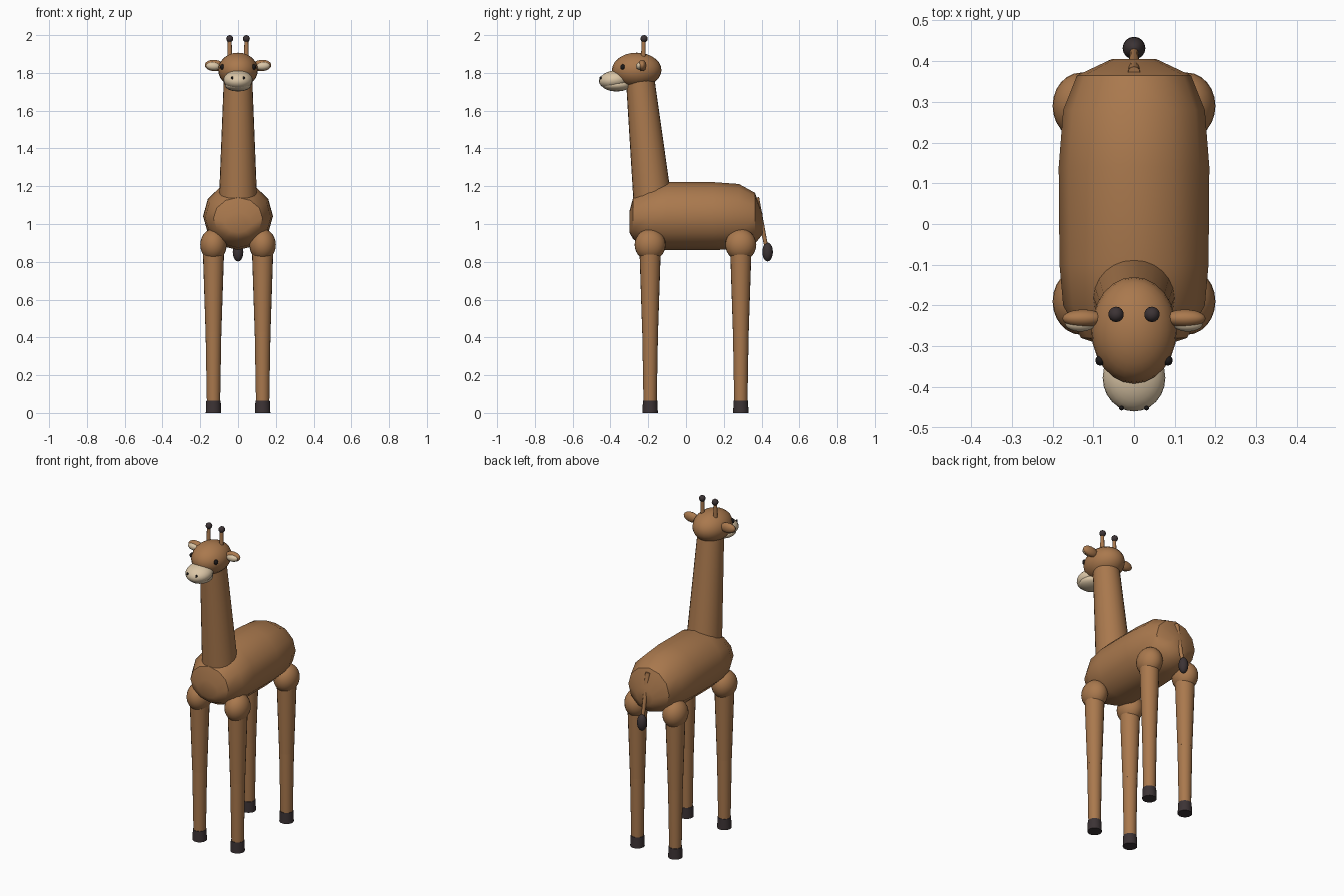
import bpy, bmesh, math
from mathutils import Vector, Matrix

if "Cube" in bpy.data.objects:
    bpy.data.objects.remove(bpy.data.objects["Cube"])


def material(name, rgb):
    m = bpy.data.materials.new(name)
    m.diffuse_color = (*rgb, 1)
    m.use_nodes = True
    m.node_tree.nodes["Principled BSDF"].inputs["Base Color"].default_value = m.diffuse_color
    return m


BROWN = material("brown coat", (0.40, 0.19, 0.075))
DARK = material("dark hoof", (0.045, 0.033, 0.035))
CREAM = material("cream muzzle", (0.70, 0.56, 0.38))
BLACK = material("black eye", (0.012, 0.010, 0.010))


def finish(bm, name, mat, angle=40):
    bmesh.ops.recalc_face_normals(bm, faces=bm.faces)
    me = bpy.data.meshes.new(name)
    bm.to_mesh(me)
    bm.free()
    me.materials.append(mat)
    ob = bpy.data.objects.new(name, me)
    bpy.context.collection.objects.link(ob)
    bpy.ops.object.select_all(action='DESELECT')
    ob.select_set(True)
    bpy.context.view_layer.objects.active = ob
    bpy.ops.object.shade_smooth_by_angle(angle=math.radians(angle))
    return ob


def ball(name, mat, centre, radii, tilt_x=0, tilt_y=0, seg=24, rings=14):
    bm = bmesh.new()
    bmesh.ops.create_uvsphere(bm, u_segments=seg, v_segments=rings, radius=1)
    mtx = (Matrix.Translation(centre) @ Matrix.Rotation(math.radians(tilt_x), 4, 'X')
           @ Matrix.Rotation(math.radians(tilt_y), 4, 'Y') @ Matrix.Diagonal((*radii, 1)))
    bmesh.ops.transform(bm, matrix=mtx, verts=bm.verts)
    return finish(bm, name, mat)


def rod(name, mat, a, b, r1, r2, seg=20):
    a, b = Vector(a), Vector(b)
    bm = bmesh.new()
    bmesh.ops.create_cone(bm, cap_ends=True, segments=seg, radius1=r1, radius2=r2,
                          depth=(b - a).length)
    rot = (b - a).to_track_quat('Z', 'Y').to_matrix().to_4x4()
    bmesh.ops.transform(bm, matrix=Matrix.Translation((a + b) / 2) @ rot, verts=bm.verts)
    return finish(bm, name, mat)


# Body: twelve-sided rings lofted front to back (y, centre z, half width, half height)
sections = [(-0.30, 1.01, 0.07, 0.055), (-0.28, 1.03, 0.13, 0.11),
            (-0.20, 1.035, 0.174, 0.16), (-0.10, 1.042, 0.183, 0.18),
            (0.14, 1.042, 0.185, 0.18), (0.28, 1.04, 0.174, 0.172),
            (0.365, 1.03, 0.14, 0.135), (0.405, 1.00, 0.055, 0.055)]
bm = bmesh.new()
N = 12
loops = [[bm.verts.new((rx * math.cos(math.tau * i / N), y, cz + rz * math.sin(math.tau * i / N)))
          for i in range(N)] for y, cz, rx, rz in sections]
for p, q in zip(loops, loops[1:]):
    for i in range(N):
        j = (i + 1) % N
        bm.faces.new((p[i], p[j], q[j], q[i]))
bm.faces.new(loops[0])
bm.faces.new(loops[-1])
finish(bm, "body", BROWN)

# Neck and head
rod("neck", BROWN, (0, -0.175, 1.10), (0, -0.246, 1.80), 0.102, 0.074, 24)
ball("head", BROWN, (0, -0.261, 1.815), (0.105, 0.131, 0.092))
ball("muzzle", CREAM, (0, -0.378, 1.763), (0.077, 0.083, 0.050), tilt_x=8)
ball("lower_jaw", CREAM, (0, -0.368, 1.736), (0.070, 0.076, 0.034))

# Tail with tuft
rod("tail", BROWN, (0, 0.372, 1.14), (0, 0.425, 0.88), 0.015, 0.010, 12)
ball("tail_tuft", DARK, (0, 0.432, 0.852), (0.028, 0.028, 0.050), seg=16, rings=10)

for side, s in (("left", 1), ("right", -1)):
    # Face details
    ball(f"eye_{side}", BLACK, (s * 0.083, -0.335, 1.831), (0.012, 0.013, 0.015), seg=12, rings=8)
    ball(f"nostril_{side}", BLACK, (s * 0.031, -0.452, 1.774), (0.006, 0.006, 0.008), seg=10, rings=6)
    # Ears with pale inner side
    ball(f"ear_{side}", BROWN, (s * 0.125, -0.232, 1.839), (0.051, 0.022, 0.030), tilt_y=s * -4)
    ball(f"inner_ear_{side}", CREAM, (s * 0.132, -0.245, 1.836), (0.037, 0.019, 0.021), tilt_y=s * -4)
    # Horns
    rod(f"horn_{side}", BROWN, (s * 0.044, -0.226, 1.87), (s * 0.044, -0.224, 1.98), 0.013, 0.010, 12)
    ball(f"horn_tip_{side}", DARK, (s * 0.044, -0.222, 1.981), (0.019, 0.019, 0.019), seg=14, rings=8)
    # Legs with hip joints and hooves
    for end, y in (("front", -0.19), ("back", 0.29)):
        x = s * 0.13
        tag = f"{end}_{side}"
        ball(f"hip_{tag}", BROWN, (x, y, 0.89), (0.070, 0.082, 0.084))
        rod(f"upper_leg_{tag}", BROWN, (x, y, 0.43), (x, y, 0.88), 0.042, 0.057)
        rod(f"lower_leg_{tag}", BROWN, (x, y, 0.05), (x, y, 0.445), 0.035, 0.042)
        rod(f"hoof_{tag}", DARK, (x, y, 0), (x, y, 0.066), 0.041, 0.038)
